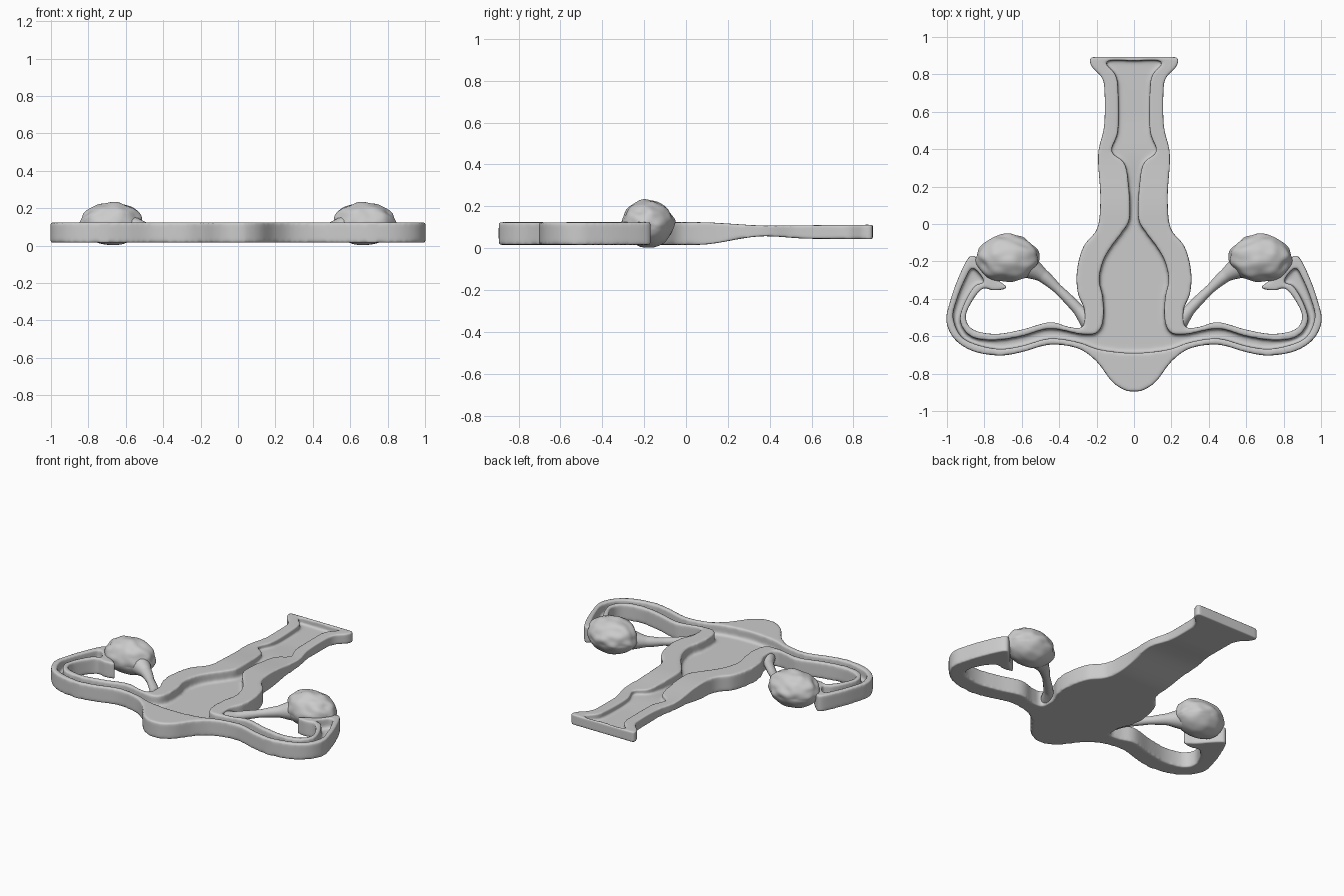
import bpy, bmesh
from mathutils import Vector, noise

if "Cube" in bpy.data.objects:
    bpy.data.objects.remove(bpy.data.objects["Cube"])


def closed_outline(half, steps=5):
    """Mirror a half outline in x and smooth it with a closed Catmull-Rom spline."""
    pts = half + [(-x, y) for x, y in reversed(half) if x > 0]
    p = [Vector(q) for q in pts]
    n, out = len(p), []
    for i in range(n):
        a, b, c, d = p[i - 1], p[i], p[(i + 1) % n], p[(i + 2) % n]
        for s in range(steps):
            t = s / steps
            out.append(0.5 * (2 * b + (c - a) * t + (2 * a - 5 * b + 4 * c - d) * t * t
                              + (3 * b - a - 3 * c + d) * t ** 3))
    return out


def slab(name, half, z0, z1):
    bm = bmesh.new()
    f = bm.faces.new([bm.verts.new((q.x, q.y, z0)) for q in closed_outline(half)])
    up = bmesh.ops.extrude_face_region(bm, geom=[f])["geom"]
    for v in up:
        if isinstance(v, bmesh.types.BMVert):
            v.co.z = z1
    bmesh.ops.recalc_face_normals(bm, faces=bm.faces)
    me = bpy.data.meshes.new(name)
    bm.to_mesh(me)
    bm.free()
    ob = bpy.data.objects.new(name, me)
    bpy.context.collection.objects.link(ob)
    return ob


def bake(ob):
    dg = bpy.context.evaluated_depsgraph_get()
    me = bpy.data.meshes.new_from_object(ob.evaluated_get(dg))
    ob.modifiers.clear()
    ob.data = me


def interp(table, y):
    for (y0, a), (y1, b) in zip(table, table[1:]):
        if y <= y1:
            t = max(0, (y - y0) / (y1 - y0))
            t = t * t * (3 - 2 * t)
            return a + (b - a) * t
    return table[-1][1]


# Body with side tubes: outer outline, and the hollow running through it
outer = [(0, .893), (.19, .893), (.235, .885), (.225, .84), (.17, .78), (.157, .7), (.16, .52),
         (.192, .37), (.18, .15), (.195, -.02), (.27, -.12), (.305, -.25), (.3, -.37),
         (.265, -.46), (.275, -.55), (.35, -.55), (.45, -.525), (.6, -.565), (.74, -.588),
         (.86, -.565), (.9, -.5), (.87, -.42), (.81, -.345), (.75, -.355), (.68, -.34),
         (.74, -.29), (.83, -.19), (.88, -.175), (.94, -.29), (.985, -.42), (1.003, -.52),
         (.96, -.615), (.86, -.68), (.72, -.703), (.6, -.685), (.45, -.645), (.3, -.665),
         (.2, -.735), (.12, -.84), (.05, -.888), (0, -.895)]
hollow = [(0, .872), (.15, .868), (.1, .8), (.085, .72), (.085, .5), (.12, .39), (.055, .33),
          (.032, .24), (.022, .04), (.06, -.04), (.12, -.12), (.165, -.2), (.185, -.3),
          (.165, -.4), (.165, -.52), (.2, -.583), (.28, -.59), (.45, -.56), (.6, -.6),
          (.75, -.622), (.87, -.602), (.93, -.52), (.905, -.42), (.85, -.33), (.8, -.31),
          (.86, -.235), (.9, -.29), (.945, -.4), (.967, -.5), (.925, -.6), (.84, -.645),
          (.72, -.668), (.6, -.652), (.45, -.612), (.3, -.632), (.18, -.672), (0, -.69)]
body = slab("body_and_tubes", outer, 0, .11)
cutter = slab("hollow_cutter", hollow, .04, .2)
cutter.hide_render = True
cutter.hide_set(True)

m = body.modifiers.new("hollow", 'BOOLEAN')
m.operation, m.object, m.solver = 'DIFFERENCE', cutter, 'EXACT'
m = body.modifiers.new("remesh", 'REMESH')
m.mode, m.voxel_size = 'VOXEL', .009
m = body.modifiers.new("soften", 'SMOOTH')
m.factor, m.iterations = .5, 9
bake(body)
bpy.data.objects.remove(cutter)

# Fit the slab between underside and rim heights that change along the length
under = [(-.9, .016), (.05, .016), (.38, .057), (.6, .045), (.9, .043)]
rim = [(-.9, .124), (.05, .124), (.4, .108), (.9, .112)]
for v in body.data.vertices:
    lo, hi = interp(under, v.co.y), interp(rim, v.co.y)
    v.co.z = lo + (hi - lo) * v.co.z / .11
body.data.polygons.foreach_set("use_smooth", [True] * len(body.data.polygons))

for side, s in (("right", 1), ("left", -1)):
    # Lumpy ovary
    bm = bmesh.new()
    bmesh.ops.create_icosphere(bm, subdivisions=5, radius=1)
    for v in bm.verts:
        n = noise.noise(v.co * 2.3 + Vector((3.1, 1.7, 5.2)))
        k = 1 + .09 * n * (1 if v.co.z > -.2 else .5)
        v.co = Vector((s * (.675 + .168 * v.co.x * k), -.183 + .126 * v.co.y * k,
                       .116 + .114 * v.co.z * k))
    bmesh.ops.recalc_face_normals(bm, faces=bm.faces)
    for f in bm.faces:
        f.smooth = True
    me = bpy.data.meshes.new("ovary_" + side)
    bm.to_mesh(me)
    bm.free()
    bpy.context.collection.objects.link(bpy.data.objects.new("ovary_" + side, me))

    # Tapered ligament from the body to the ovary
    cu = bpy.data.curves.new("ligament_" + side, 'CURVE')
    cu.dimensions, cu.bevel_depth, cu.bevel_resolution, cu.use_fill_caps = '3D', 1, 5, True
    sp = cu.splines.new('BEZIER')
    path = [(.235, -.53, .07, .05), (.30, -.455, .072, .03), (.41, -.345, .078, .025),
            (.49, -.275, .085, .036), (.57, -.225, .095, .065)]
    sp.bezier_points.add(len(path) - 1)
    for bp, (x, y, z, r) in zip(sp.bezier_points, path):
        bp.co, bp.radius = (s * x, y, z), r
        bp.handle_left_type = bp.handle_right_type = 'AUTO'
    ob = bpy.data.objects.new("ligament_" + side, cu)
    bpy.context.collection.objects.link(ob)
